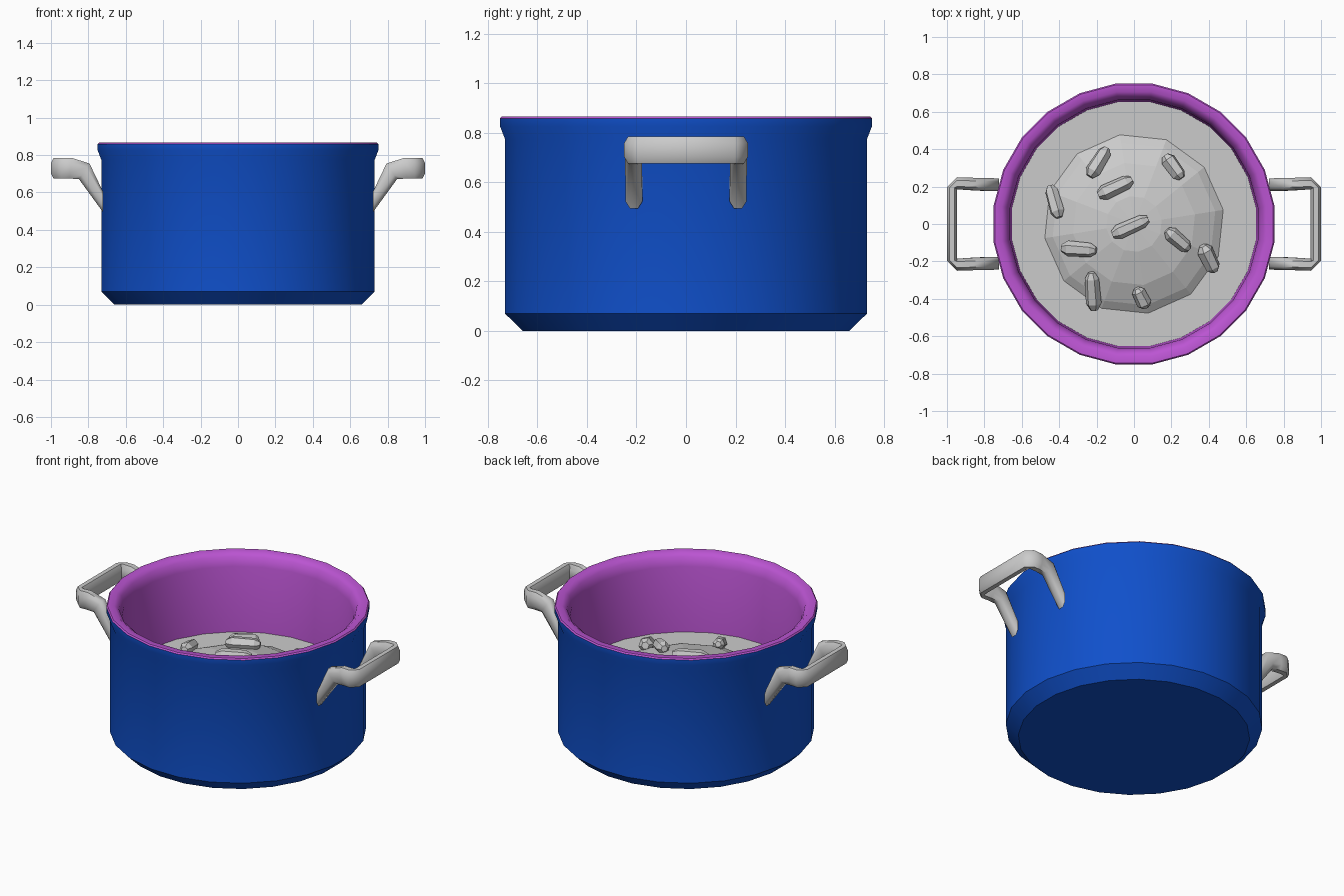
import bpy, bmesh
from math import pi, cos, sin, radians, atan2, hypot
from mathutils import Vector, Matrix

if "Cube" in bpy.data.objects:
    bpy.data.objects.remove(bpy.data.objects["Cube"])


def make_object(name, bm, smooth=None):
    bmesh.ops.remove_doubles(bm, verts=bm.verts, dist=1e-5)
    bmesh.ops.recalc_face_normals(bm, faces=bm.faces)
    mesh = bpy.data.meshes.new(name)
    bm.to_mesh(mesh)
    bm.free()
    ob = bpy.data.objects.new(name, mesh)
    bpy.context.collection.objects.link(ob)
    if smooth:
        bpy.ops.object.select_all(action='DESELECT')
        bpy.context.view_layer.objects.active = ob
        ob.select_set(True)
        bpy.ops.object.shade_smooth_by_angle(angle=radians(smooth))
    return ob


def material(name, color):
    m = bpy.data.materials.new(name)
    m.diffuse_color = color
    m.use_nodes = True
    m.node_tree.nodes["Principled BSDF"].inputs["Base Color"].default_value = m.diffuse_color
    return m


def lathe(profile, sides, phase=0.0, second_mat_from=None):
    """Revolve (radius, z) points; bands from the given index use material 1."""
    bm = bmesh.new()
    rings = []
    for r, z in profile:
        if r == 0:
            rings.append([bm.verts.new((0, 0, z))])
        else:
            rings.append([bm.verts.new((r * cos(2 * pi * (i + phase) / sides),
                                        r * sin(2 * pi * (i + phase) / sides), z))
                          for i in range(sides)])
    for k, (a, b) in enumerate(zip(rings, rings[1:])):
        for i in range(sides):
            j = (i + 1) % sides
            quad = [a[i % len(a)], a[j % len(a)], b[j % len(b)], b[i % len(b)]]
            f = bm.faces.new(list(dict.fromkeys(quad)))
            if second_mat_from is not None and k >= second_mat_from:
                f.material_index = 1
    return bm


def loft(rings):
    """Skin equal rings of points and cap both ends."""
    bm = bmesh.new()
    vs = [[bm.verts.new(p) for p in ring] for ring in rings]
    n = len(vs[0])
    for a, b in zip(vs, vs[1:]):
        for i in range(n):
            bm.faces.new((a[i], a[(i + 1) % n], b[(i + 1) % n], b[i]))
    bm.faces.new(vs[0])
    bm.faces.new(vs[-1])
    return bm


# pot: blue outside, purple rim and lining
profile = [(0, 0), (0.665, 0), (0.737, 0.07), (0.737, 0.775), (0.757, 0.825),
           (0.757, 0.858), (0.75, 0.866), (0.712, 0.866), (0.685, 0.845),
           (0.668, 0.79), (0.658, 0.38), (0.645, 0.09), (0, 0.07)]
pot = make_object("pot", lathe(profile, 24, 0.5, 5), 40)
pot.data.materials.append(material("blue_enamel", (0.005, 0.08, 0.6, 1)))
pot.data.materials.append(material("purple_enamel", (0.5, 0.09, 0.65, 1)))

# flat surface of the filling
make_object("filling_surface", lathe([(0.66, 0.38), (0, 0.38)], 24, 0.5))

# faceted mound in the filling
mound = [(0.49, 0.375), (0.44, 0.41), (0.33, 0.46), (0.15, 0.505), (0, 0.515)]
make_object("filling_mound", lathe(mound, 12, 0.3))

# handles: half path as (centre, width axis, height axis), mirrored in y
half = [((0.722, 0.21, 0.55), (0, 0.034, 0), (0, 0, 0.055)),
        ((0.822, 0.212, 0.713), (0, 0.034, 0), (-0.028, 0, 0.042)),
        ((0.895, 0.215, 0.73), (0, 0.033, 0), (-0.006, 0, 0.055)),
        ((0.945, 0.2175, 0.73), (0, 0.0325, 0), (0, 0, 0.055)),
        ((0.9725, 0.195, 0.73), (0.0275, 0, 0), (0, 0, 0.055))]
section = [(1, -0.5), (1, 0.5), (0.5, 1), (-0.5, 1),
           (-1, 0.5), (-1, -0.5), (-0.5, -1), (0.5, -1)]


def handle(name, side):
    rings = [[Vector(c) + Vector(a) * u + Vector(b) * v for u, v in section]
             for c, a, b in half]
    rings += [[Vector((p.x, -p.y, p.z)) for p in r] for r in reversed(rings)]
    rings = [[Vector((p.x * side, p.y, p.z)) for p in r] for r in rings]
    make_object(name, loft(rings), 50)


handle("handle_right", 1)
handle("handle_left", -1)


def mound_height(r):
    for (r0, z0), (r1, z1) in zip(mound, mound[1:]):
        if r1 <= r <= r0:
            return z0 + (z1 - z0) * (r0 - r) / (r0 - r1)
    return 0.38


# angular chunks lying on the mound: x, y, heading, length, width
chunks = [(-0.19, 0.33, 60, 0.18, 0.085), (0.21, 0.305, -55, 0.15, 0.085),
          (-0.425, 0.12, 108, 0.18, 0.08), (-0.10, 0.195, 25, 0.20, 0.085),
          (-0.02, -0.015, 24, 0.21, 0.08), (0.235, -0.085, -40, 0.16, 0.08),
          (0.40, -0.185, -62, 0.16, 0.09), (-0.295, -0.135, -3, 0.19, 0.085),
          (-0.22, -0.36, 92, 0.21, 0.085), (0.04, -0.395, 115, 0.12, 0.08)]
for n, (x, y, heading, length, width) in enumerate(chunks):
    rings = []
    for t, s in ((-0.5, 0.5), (-0.32, 1.0), (0.34, 0.9), (0.5, 0.45)):
        rings.append([Vector((t * length, s * width / 2 * cos(k * pi / 3),
                              s * width / 2 * sin(k * pi / 3))) for k in range(6)])
    r = hypot(x, y)
    around = atan2(y, x)
    tilt = Matrix.Rotation(0.9 * r, 4, Vector((-sin(around), cos(around), 0)))
    place = (Matrix.Translation((x, y, mound_height(r) + 0.022)) @ tilt
             @ Matrix.Rotation(radians(heading), 4, 'Z'))
    bm = loft([[place @ p for p in ring] for ring in rings])
    make_object("chunk_%d" % (n + 1), bm)
